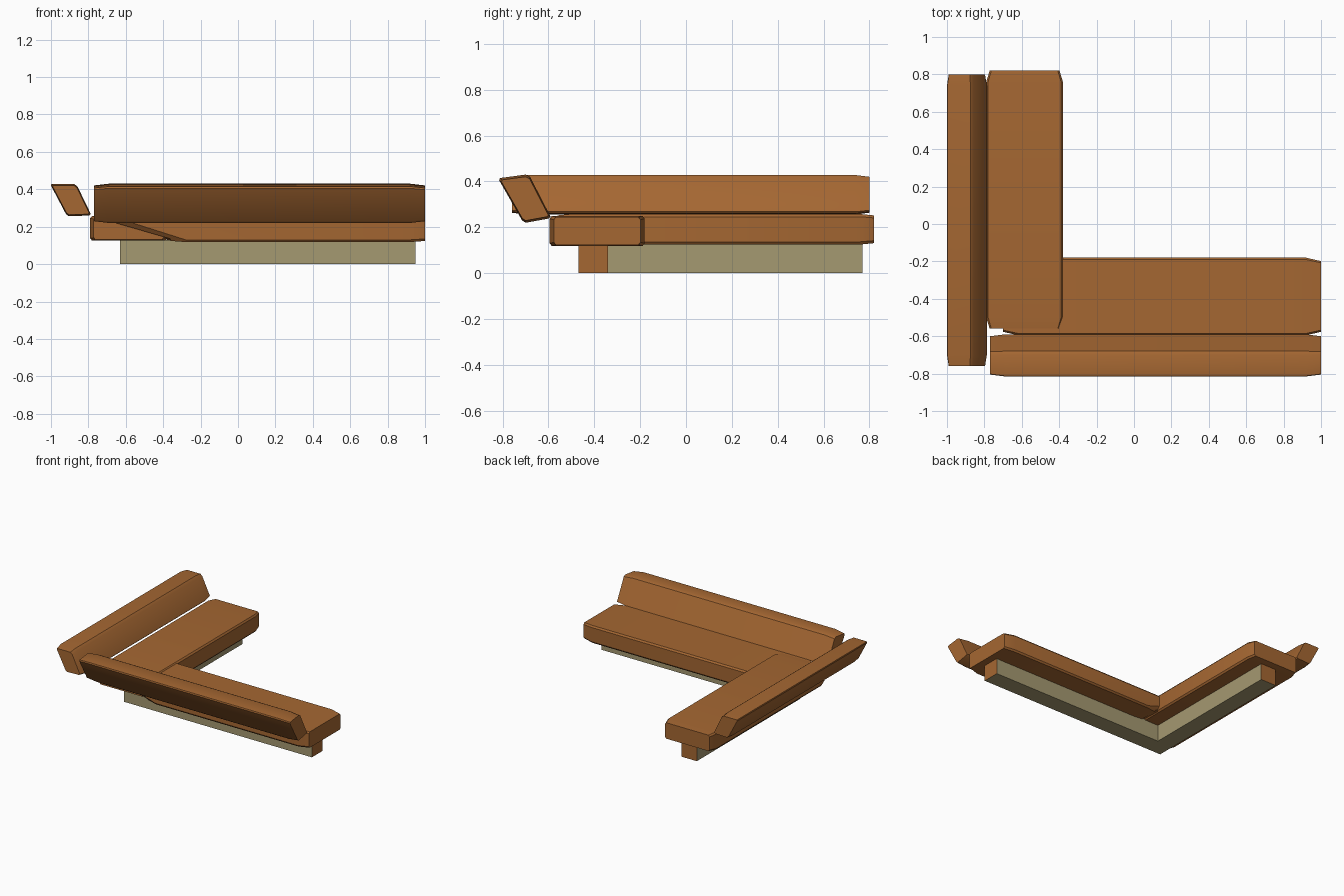
import bpy, bmesh
from mathutils import Vector

if "Cube" in bpy.data.objects:
    bpy.data.objects.remove(bpy.data.objects["Cube"])


def material(name, rgb):
    m = bpy.data.materials.new(name)
    m.diffuse_color = (*rgb, 1)
    m.use_nodes = True
    m.node_tree.nodes["Principled BSDF"].inputs["Base Color"].default_value = m.diffuse_color
    return m


BROWN = material("brown leather", (0.376, 0.136, 0.032))
BEIGE = material("beige plinth", (0.376, 0.319, 0.165))


def finish(name, bm, mats, smooth=False):
    bmesh.ops.recalc_face_normals(bm, faces=bm.faces)
    me = bpy.data.meshes.new(name)
    bm.to_mesh(me)
    bm.free()
    for m in mats:
        me.materials.append(m)
    ob = bpy.data.objects.new(name, me)
    bpy.context.collection.objects.link(ob)
    if smooth:
        bpy.context.view_layer.objects.active = ob
        ob.select_set(True)
        bpy.ops.object.shade_smooth_by_angle(angle=0.6)
        ob.select_set(False)
    return ob


def cushion(name, axis, profile, start, end, taper=0.08, shrink=0.91, slant=0.0):
    """Loft a cross-section along x or y, shrinking it at both ends.
    slant moves the lower corners of the start end along the axis."""
    cen = sum((Vector(p) for p in profile), Vector((0, 0))) / len(profile)
    bm = bmesh.new()
    rings = []
    for t, k, s in ((start, shrink, slant), (start + taper, 1, slant),
                    (end - taper, 1, 0), (end, shrink, 0)):
        ring = []
        for p in profile:
            q = cen + (Vector(p) - cen) * k
            a = t + (s if p[1] < cen.y else 0)
            ring.append(bm.verts.new((a, q.x, q.y) if axis == "x" else (q.x, a, q.y)))
        rings.append(ring)
    n = len(profile)
    for r0, r1 in zip(rings, rings[1:]):
        for i in range(n):
            bm.faces.new((r0[i], r0[(i + 1) % n], r1[(i + 1) % n], r1[i]))
    bm.faces.new(rings[0])
    bm.faces.new(rings[-1])
    return finish(name, bm, [BROWN], True)


def plinth(name, lo, hi, end_axis):
    """Beige box with brown end faces."""
    bm = bmesh.new()
    bmesh.ops.create_cube(bm, size=1)
    for v in bm.verts:
        v.co = [lo[i] + (v.co[i] + 0.5) * (hi[i] - lo[i]) for i in range(3)]
    bm.normal_update()
    for f in bm.faces:
        f.material_index = 1 if f.normal[end_axis] > 0.9 else 0
    finish(name, bm, [BEIGE, BROWN])


# seats: near-rectangular sections with softened corners
def seat_section(a, b, z0, z1):
    return [(a + 0.01, z0), (b - 0.01, z0), (b, z0 + 0.012), (b, z1 - 0.012),
            (b - 0.01, z1), (a + 0.01, z1), (a, z1 - 0.012), (a, z0 + 0.012)]


cushion("side_seat", "y", seat_section(-0.79, -0.38, 0.125, 0.258), -0.56, 0.82, 0.06)
cushion("front_seat", "x", seat_section(-0.595, -0.18, 0.118, 0.25), -0.70, 1.0, 0.08, slant=0.34)

# leaning backrests
cushion("side_backrest", "y",
        [(-0.998, 0.428), (-0.875, 0.428), (-0.858, 0.415), (-0.787, 0.268),
         (-0.795, 0.26), (-0.905, 0.256), (-0.92, 0.268), (-1.0, 0.42)],
        -0.76, 0.80, 0.06)
cushion("front_backrest", "x",
        [(-0.812, 0.415), (-0.70, 0.43), (-0.68, 0.42), (-0.59, 0.245),
         (-0.60, 0.238), (-0.70, 0.22), (-0.715, 0.23), (-0.815, 0.405)],
        -0.77, 1.0, 0.08)

# L-shaped base
plinth("front_plinth", (-0.63, -0.47, 0), (0.95, -0.34, 0.13), 0)
plinth("side_plinth", (-0.63, -0.465, 0), (-0.50, 0.77, 0.13), 1)
